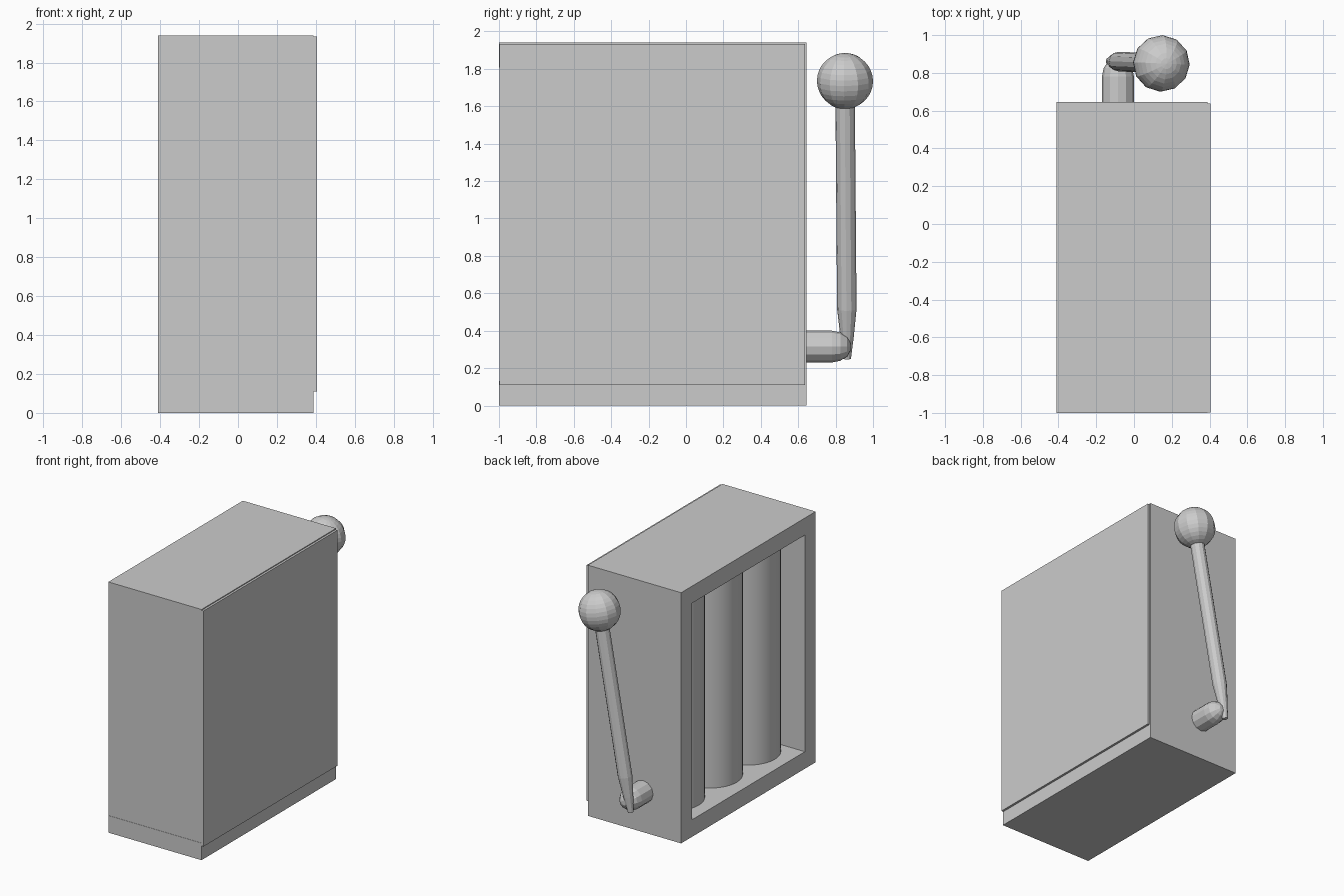
import bpy, bmesh, math
from mathutils import Vector

if "Cube" in bpy.data.objects:
    bpy.data.objects.remove(bpy.data.objects["Cube"])


def box(name, x, y, z):
    """Box from (min, max) ranges."""
    bm = bmesh.new()
    bmesh.ops.create_cube(bm, size=1)
    for v in bm.verts:
        v.co = [r[0] if c < 0 else r[1] for c, r in zip(v.co, (x, y, z))]
    return finish(name, bm)


def finish(name, bm):
    bmesh.ops.recalc_face_normals(bm, faces=bm.faces)
    me = bpy.data.meshes.new(name)
    bm.to_mesh(me)
    bm.free()
    ob = bpy.data.objects.new(name, me)
    bpy.context.collection.objects.link(ob)
    return ob


def lathe(name, start, direction, profile, sides):
    """Revolve (distance, radius) pairs around an axis."""
    bm = bmesh.new()
    rot = Vector(direction).to_track_quat('Z', 'Y')
    rings = []
    for d, r in profile:
        ring = []
        for i in range(sides):
            a = 2 * math.pi * i / sides
            p = Vector((r * math.cos(a), r * math.sin(a), d))
            ring.append(bm.verts.new(Vector(start) + rot @ p))
        rings.append(ring)
    for lo, hi in zip(rings, rings[1:]):
        for i in range(sides):
            j = (i + 1) % sides
            bm.faces.new((lo[i], lo[j], hi[j], hi[i]))
    bm.faces.new(rings[0])
    bm.faces.new(rings[-1])
    return finish(name, bm)


def smooth(ob, angle):
    bpy.ops.object.select_all(action='DESELECT')
    ob.select_set(True)
    bpy.context.view_layer.objects.active = ob
    bpy.ops.object.shade_smooth_by_angle(angle=math.radians(angle))


# Cabinet frame, open on the -x side
T = 0.132
box("bottom_beam", (-0.41, 0.388), (-1, 0.645), (0, T))
box("top_beam", (-0.41, 0.388), (-1, 0.645), (1.94 - T, 1.94))
box("front_wall", (-0.41, 0.39), (-0.998, -1 + T), (T, 1.94 - T))
box("back_wall", (-0.41, 0.388), (0.645 - T, 0.645), (T, 1.94 - T))

# Panel closing the +x side
box("side_panel", (0.38, 0.405), (-0.998, 0.637), (0.11, 1.933))

# Three reels side by side
for n in range(3):
    reel = lathe(f"reel_{n + 1}", (-0.08, -0.645 + 0.465 * n, 0.12), (0, 0, 1),
                 [(0, 0.23), (1.70, 0.23)], 40)
    smooth(reel, 30)

# Lever axle with a rounded end
axle = lathe("lever_axle", (-0.085, 0.6, 0.315), (0, 1, 0),
             [(0, 0.085), (0.18, 0.085), (0.225, 0.076), (0.262, 0.052),
              (0.28, 0.02)], 12)

# Lever arm, tapered at the pivot and leaning towards the ball
pivot = Vector((-0.13, 0.862, 0.25))
centre = Vector((0.145, 0.85, 1.735))
lean = centre - pivot
arm = lathe("lever_arm", pivot, lean,
            [(0, 0.02), (0.12, 0.036), (0.27, 0.052), (lean.length - 0.1, 0.052)], 12)

# Ball grip
R, steps = 0.15, 16
ball = lathe("lever_ball", centre, lean,
             [(-R * math.cos(math.pi * k / steps),
               max(R * math.sin(math.pi * k / steps), 0.001))
              for k in range(steps + 1)], 12)
